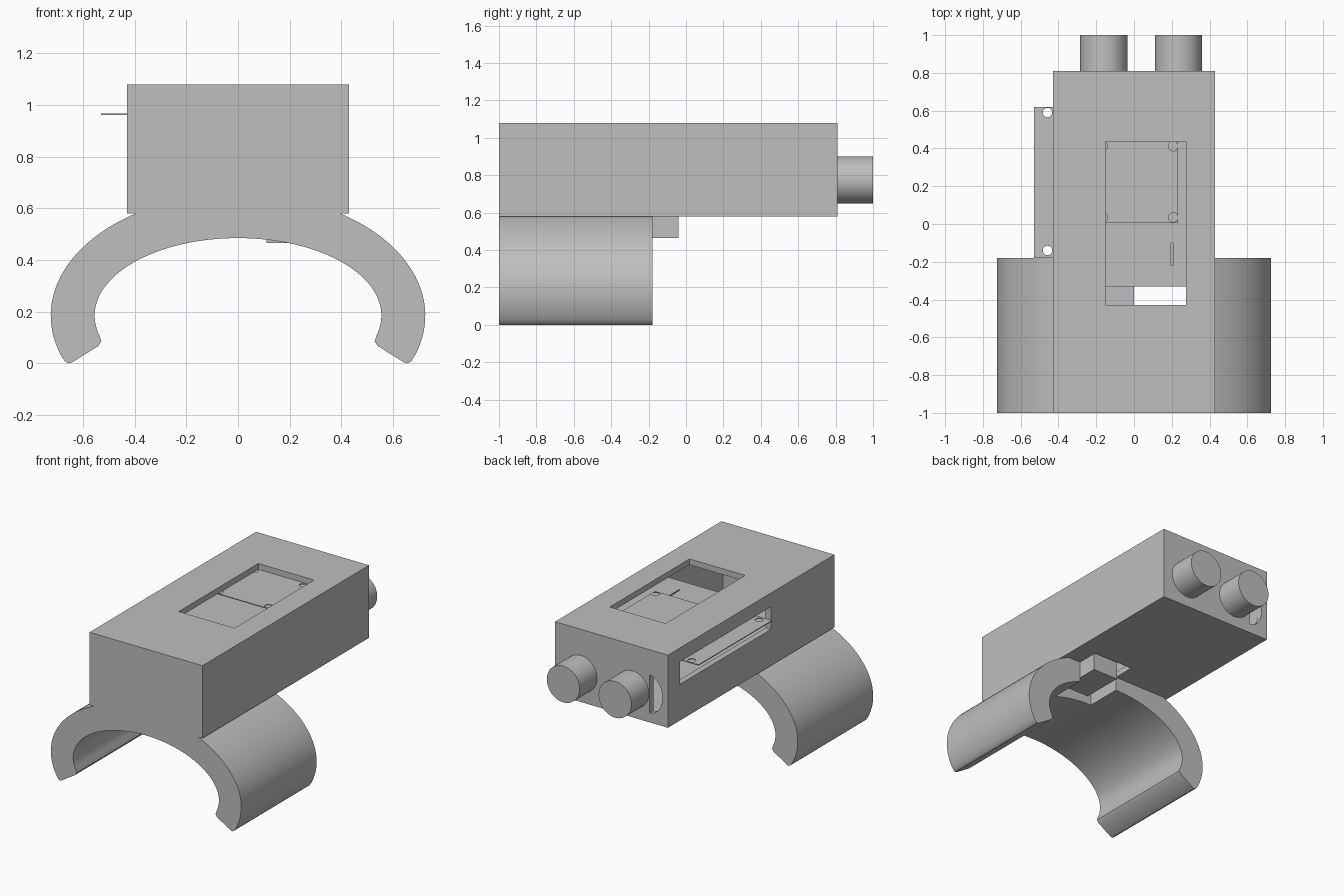
import bpy, bmesh, math
from mathutils import Matrix

if "Cube" in bpy.data.objects:
    bpy.data.objects.remove(bpy.data.objects["Cube"], do_unlink=True)

grey = bpy.data.materials.new("plain grey")
grey.use_nodes = True
grey.diffuse_color = (0.52, 0.52, 0.52, 1)
grey.node_tree.nodes["Principled BSDF"].inputs["Base Color"].default_value = grey.diffuse_color


def finish(name, bm):
    bmesh.ops.recalc_face_normals(bm, faces=bm.faces)
    mesh = bpy.data.meshes.new(name)
    bm.to_mesh(mesh)
    bm.free()
    mesh.materials.append(grey)
    obj = bpy.data.objects.new(name, mesh)
    bpy.context.collection.objects.link(obj)
    return obj


def block(name, x, y, z, round_top=0):
    """Box from (min, max) ranges, optionally with rounded top edges."""
    bm = bmesh.new()
    bmesh.ops.create_cube(bm, size=1)
    for v in bm.verts:
        v.co = [r[0] if c < 0 else r[1] for c, r in zip(v.co, (x, y, z))]
    if round_top:
        top = [e for e in bm.edges if all(v.co.z == z[1] for v in e.verts)]
        bmesh.ops.bevel(bm, geom=top, offset=round_top, segments=5,
                        profile=0.5, affect='EDGES')
    return finish(name, bm)


def rod(name, centre, radius, length, along_y=False, squash=1):
    bm = bmesh.new()
    bmesh.ops.create_cone(bm, cap_ends=True, segments=48, radius1=radius,
                          radius2=radius, depth=length)
    if along_y:
        bmesh.ops.rotate(bm, verts=bm.verts, matrix=Matrix.Rotation(math.pi / 2, 3, 'X'))
    bmesh.ops.scale(bm, verts=bm.verts, vec=(squash, 1, 1))
    bmesh.ops.translate(bm, verts=bm.verts, vec=centre)
    return finish(name, bm)


def combine(obj, other, operation='DIFFERENCE'):
    mod = obj.modifiers.new("combine", 'BOOLEAN')
    mod.operation, mod.solver, mod.object = operation, 'EXACT', other
    bpy.context.view_layer.objects.active = obj
    bpy.ops.object.modifier_apply(modifier=mod.name)
    bpy.data.objects.remove(other, do_unlink=True)


def smooth(obj):
    bpy.ops.object.select_all(action='DESELECT')
    obj.select_set(True)
    bpy.context.view_layer.objects.active = obj
    bpy.ops.object.shade_smooth_by_angle(angle=math.radians(35))


# Hollow housing with display window, side slot, floor opening and rear port
housing = block("housing", (-.43, .43), (-1, .81), (.58, 1.08), .025)
combine(housing, block("cavity", (-.39, .39), (-.96, .77), (.62, 1.04)))
combine(housing, block("window", (-.15, .275), (-.43, .435), (1, 1.2)))
combine(housing, block("side_slot", (-.5, -.35), (-.31, .68), (.83, .985)))
combine(housing, block("floor_opening", (0, .3), (-.43, -.03), (.5, .7)))
port = rod("port", (-.29, .8, .775), .13, .2, True, .75)
combine(port, block("port_half", (-.29, 0), (.6, 1), (.5, 1)))
combine(housing, port)
smooth(housing)

# Arm clip: open elliptical arch with rounded tips, extruded front to back
CENTRE_Z = .185


def arc(a, b, start, end, steps):
    angles = [start + (end - start) * i / steps for i in range(steps + 1)]
    return [(a * math.cos(t), CENTRE_Z + b * math.sin(t)) for t in angles]


outer_end = math.asin((.58 - CENTRE_Z) / .472)
tip = [(.54, .068), (.64, .005), (.656, 0), (.67, .008)]
half = (arc(.555, .3, math.pi / 2, -.26, 36) + [(.529, .085)] + tip
        + arc(.725, .472, -.34, outer_end, 26))
profile = half + [(-x, z) for x, z in reversed(half[1:])]
bm = bmesh.new()
face = bm.faces.new([bm.verts.new((x, -1, z)) for x, z in profile])
ext = bmesh.ops.extrude_face_region(bm, geom=[face])
bmesh.ops.translate(bm, vec=(0, .82, 0),
                    verts=[v for v in ext["geom"] if isinstance(v, bmesh.types.BMVert)])
clip = finish("arm_clip", bm)
combine(clip, block("clip_notch", (0, .3), (-.43, -.1), (.3, .7)))
smooth(clip)

# Small box hanging through the floor opening
block("sensor_box", (.11, .3), (-.33, -.04), (.465, .62))

# Rear connectors
for name, x in (("right_connector", -.16), ("left_connector", .235)):
    smooth(rod(name, (x, .895, .775), .125, .21, True))

# Lower circuit board, poking out through the side slot
board = block("lower_board", (-.53, .385), (-.18, .62), (.962, .968))
combine(board, block("board_tab", (-.3, .385), (-.33, .1), (.962, .968)), 'UNION')
for y in (-.14, .59):
    combine(board, rod("hole", (-.458, y, .965), .025, .1))
combine(board, block("board_slit", (.197, .207), (-.22, -.1), (.9, 1)))

# Display board just under the window
display = block("display_board", (-.19, .232), (.005, .445), (1.03, 1.036))
for x in (-.165, .208):
    for y in (.035, .412):
        combine(display, rod("hole", (x, y, 1.033), .025, .1))
